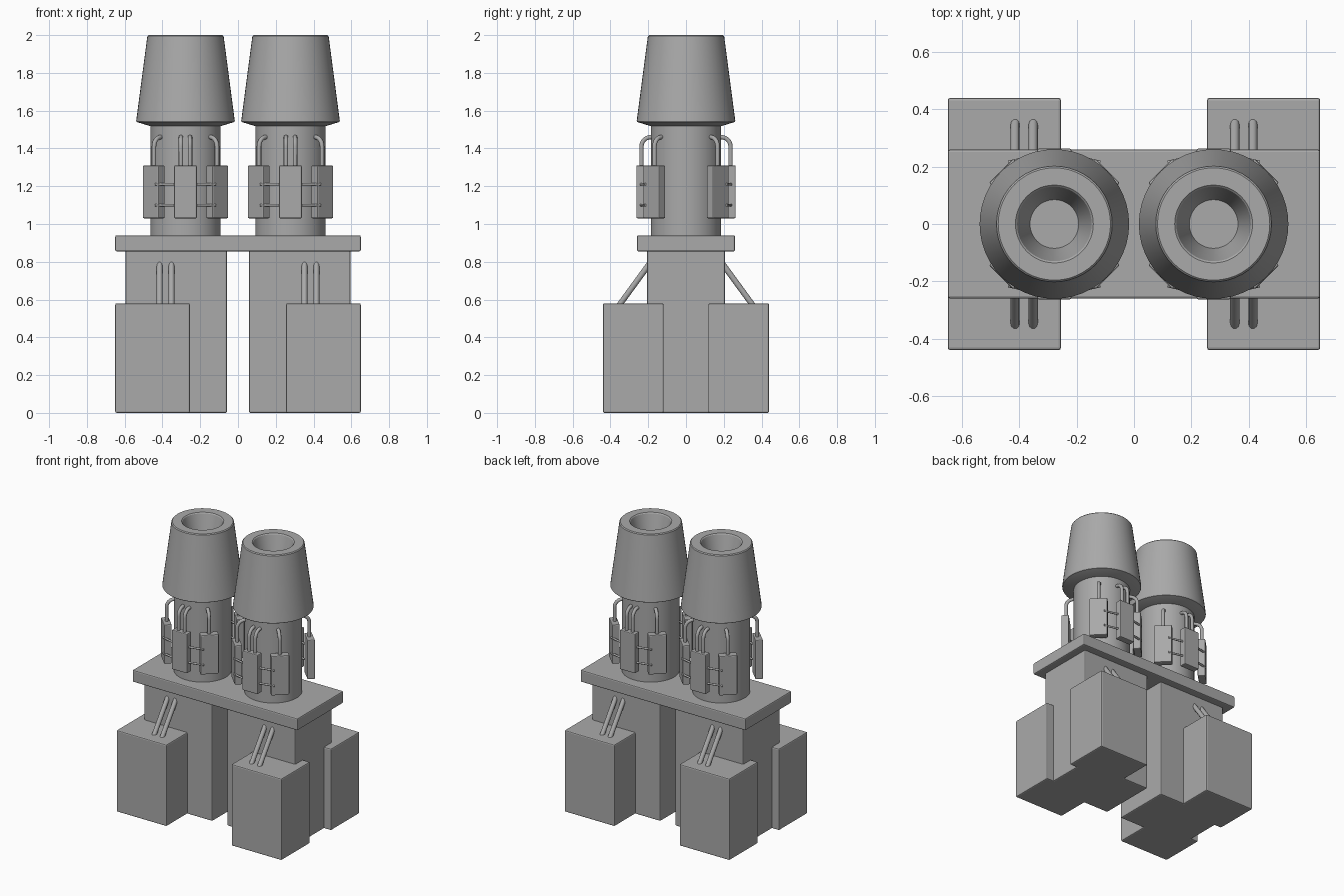
import bpy, math
from mathutils import Vector

if "Cube" in bpy.data.objects:
    bpy.data.objects.remove(bpy.data.objects["Cube"], do_unlink=True)

grey = bpy.data.materials.new("plain_grey")
grey.use_nodes = True
grey.diffuse_color = (0.4, 0.4, 0.4, 1)
grey.node_tree.nodes["Principled BSDF"].inputs["Base Color"].default_value = (0.4, 0.4, 0.4, 1)


def finish(ob, name):
    ob.name = name
    ob.data.materials.append(grey)
    return ob


def box(name, lo, hi, bevel=0.008, angle=0.0):
    """Bevelled box between two corners, or turned by an angle about its centre."""
    lo, hi = Vector(lo), Vector(hi)
    bpy.ops.mesh.primitive_cube_add(size=1, location=(lo + hi) / 2, rotation=(0, 0, angle))
    ob = bpy.context.object
    ob.scale = hi - lo
    bpy.ops.object.transform_apply(location=False, rotation=False, scale=True)
    mod = ob.modifiers.new("bevel", "BEVEL")
    mod.width, mod.segments = bevel, 2
    return finish(ob, name)


def lathe(name, profile, x, steps=48):
    """Revolve a radius and height profile about a vertical axis."""
    verts, faces = [], []
    n = len(profile)
    for i in range(steps):
        a = math.tau * i / steps
        verts += [(r * math.cos(a), r * math.sin(a), z) for r, z in profile]
        j = (i + 1) % steps
        faces += [(i * n + k, j * n + k, j * n + k + 1, i * n + k + 1) for k in range(n - 1)]
    faces.append([i * n for i in reversed(range(steps))])
    faces.append([i * n + n - 1 for i in range(steps)])
    mesh = bpy.data.meshes.new(name)
    mesh.from_pydata(verts, [], faces)
    ob = bpy.data.objects.new(name, mesh)
    ob.location.x = x
    bpy.context.collection.objects.link(ob)
    bpy.ops.object.select_all(action="DESELECT")
    ob.select_set(True)
    bpy.context.view_layer.objects.active = ob
    bpy.ops.object.shade_smooth_by_angle(angle=math.radians(25))
    return finish(ob, name)


def pipe(name, points, radius):
    """Round tube through the points."""
    curve = bpy.data.curves.new(name, "CURVE")
    curve.dimensions = "3D"
    curve.bevel_depth, curve.bevel_resolution = radius, 3
    curve.use_fill_caps = True
    spline = curve.splines.new("POLY")
    spline.points.add(len(points) - 1)
    for p, co in zip(spline.points, points):
        p.co = (*co, 1)
    spline.use_smooth = True
    ob = bpy.data.objects.new(name, curve)
    bpy.context.collection.objects.link(ob)
    return finish(ob, name)


def bent_pipe(name, x, angle, side):
    """Pipe rising from a small box and bending inward to the column."""
    out = Vector((math.cos(angle), math.sin(angle), 0))
    across = Vector((-out.y, out.x, 0)) * side + Vector((x, 0, 0))
    path = [(0.236, 1.29)]
    for i in range(7):
        t = math.pi / 2 * i / 6
        path.append((0.186 + 0.05 * math.cos(t), 1.41 + 0.05 * math.sin(t)))
    path.append((0.16, 1.46))
    pipe(name, [across + out * r + Vector((0, 0, z)) for r, z in path], 0.012)


# Deck shared by both towers
box("deck", (-0.65, -0.26, 0.855), (0.65, 0.26, 0.94))

for label, s in (("right", -1), ("left", 1)):
    x = 0.278 * s
    # Base block with two outer corner boxes
    xs = sorted((0.058 * s, 0.595 * s))
    box(label + "_base_block", (xs[0], -0.206, 0), (xs[1], 0.206, 0.87))
    for end, f in (("front", -1), ("back", 1)):
        xs = sorted((0.255 * s, 0.65 * s))
        ys = sorted((0.118 * f, 0.44 * f))
        box(f"{label}_{end}_corner_box", (xs[0], ys[0], 0), (xs[1], ys[1], 0.58))
        for px in (0.352, 0.415):
            pipe(f"{label}_{end}_slanted_pipe", [(px * s, 0.19 * f, 0.794), (px * s, 0.355 * f, 0.568)], 0.016)

    # Column and flared hollow cap
    lathe(label + "_column", [(0.186, 0.93), (0.186, 1.55)], x)
    lathe(label + "_cap", [(0.18, 1.516), (0.258, 1.54), (0.261, 1.546), (0.202, 1.994),
                           (0.196, 2.0), (0.136, 2.0), (0.13, 1.994), (0.085, 1.82)], x)

    # Small boxes around the column, with their pipes and joining rods
    for f in (-1, 1):
        for turn in (-45, 0, 45):
            a = math.radians(90 * f + turn)
            r = 0.238
            depth = 0.025
            cx, cy = x + r * math.cos(a), r * math.sin(a)
            box(label + "_small_box", (cx - depth, cy - 0.06, 1.03), (cx + depth, cy + 0.06, 1.31), 0.006, a)
            for side in ((-0.024, 0.024) if turn == 0 else (0,)):
                bent_pipe(label + "_bent_pipe", x, a, side)
        for m in (-1, 1):
            for z in (1.1, 1.21):
                pipe(label + "_joining_rod", [(x + 0.05 * m, 0.24 * f, z), (x + 0.16 * m, 0.214 * f, z)], 0.007)
